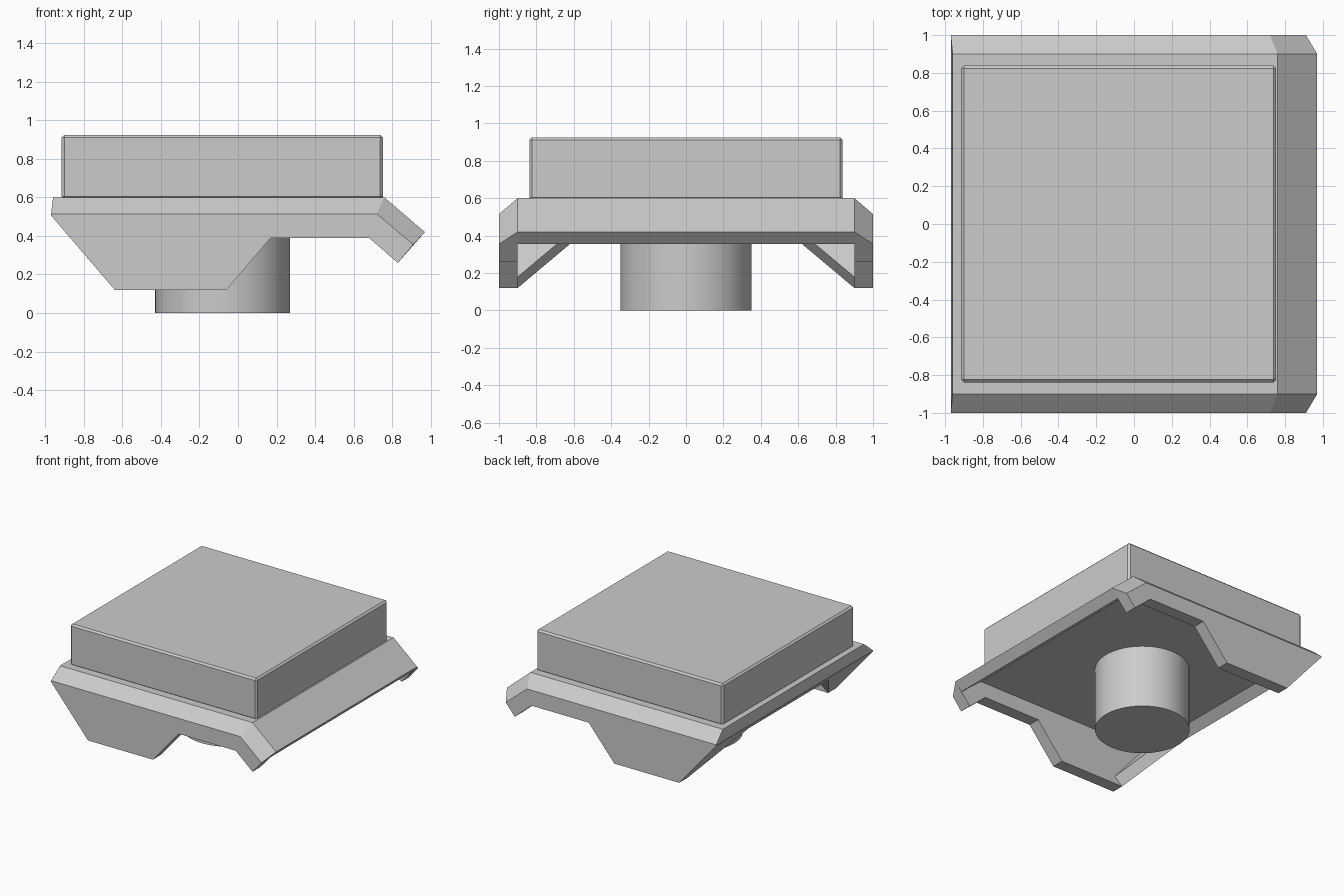
import bpy, bmesh, math

if "Cube" in bpy.data.objects:
    bpy.data.objects.remove(bpy.data.objects["Cube"])


def loft(name, rings):
    """Solid through matching rings of 3D points, capped at both ends."""
    bm = bmesh.new()
    vs = [[bm.verts.new(p) for p in r] for r in rings]
    n = len(rings[0])
    for a, b in zip(vs, vs[1:]):
        for i in range(n):
            j = (i + 1) % n
            bm.faces.new((a[i], a[j], b[j], b[i]))
    bm.faces.new(vs[0])
    bm.faces.new(vs[-1][::-1])
    bmesh.ops.recalc_face_normals(bm, faces=bm.faces)
    me = bpy.data.meshes.new(name)
    bm.to_mesh(me)
    bm.free()
    ob = bpy.data.objects.new(name, me)
    bpy.context.collection.objects.link(ob)
    return ob


def at_y(profile, y):
    return [(x, y, z) for x, z in profile]


def mirror_y(ob):
    m = ob.modifiers.new("Mirror", 'MIRROR')
    m.use_axis = (False, True, False)
    m.use_mirror_merge = False


# Roof plate with a sloping front lip and a short rear lip
roof = [(-.96, .6), (.76, .6), (.97, .42), (.91, .355), (.72, .51),
        (-.85, .51), (-.92, .45), (-.97, .51)]
loft("roof_plate", [at_y(roof, -.9), at_y(roof, .9)])

# Side skirts, chamfered along their outer top edge
lower = [(.83, .26), (.68, .39), (.17, .39), (-.06, .12), (-.64, .12)]
inner = [(-.97, .51), (-.96, .6), (.76, .6), (.97, .42)] + lower
outer = [(-.97, .505), (-.97, .515), (.72, .515), (.91, .355)] + lower
mirror_y(loft("side_skirt", [at_y(inner, .9), at_y(outer, 1)]))

# Triangular gussets lying along the rear slope
slope = .33 / .39
tri = [(-.97 + (.51 - z) * slope, y, z)
       for y, z in [(.9, .12), (.9, .45), (.507, .45)]]
tri_in = [(x + .07, y, z + .059) for x, y, z in tri]
mirror_y(loft("rear_gusset", [tri, tri_in]))

# Upper block with softened edges
block = [(-.915, -.838), (.752, -.838), (.752, .838), (-.915, .838)]
ob = loft("upper_block", [[(x, y, z) for x, y in block] for z in (.59, .925)])
bev = ob.modifiers.new("Bevel", 'BEVEL')
bev.width = .014
bev.segments = 1

# Round stem underneath
bpy.ops.mesh.primitive_cylinder_add(vertices=64, radius=.35, depth=.54,
                                    location=(-.08, 0, .27))
bpy.context.object.name = "stem"
bpy.ops.object.shade_smooth_by_angle(angle=math.radians(30))
